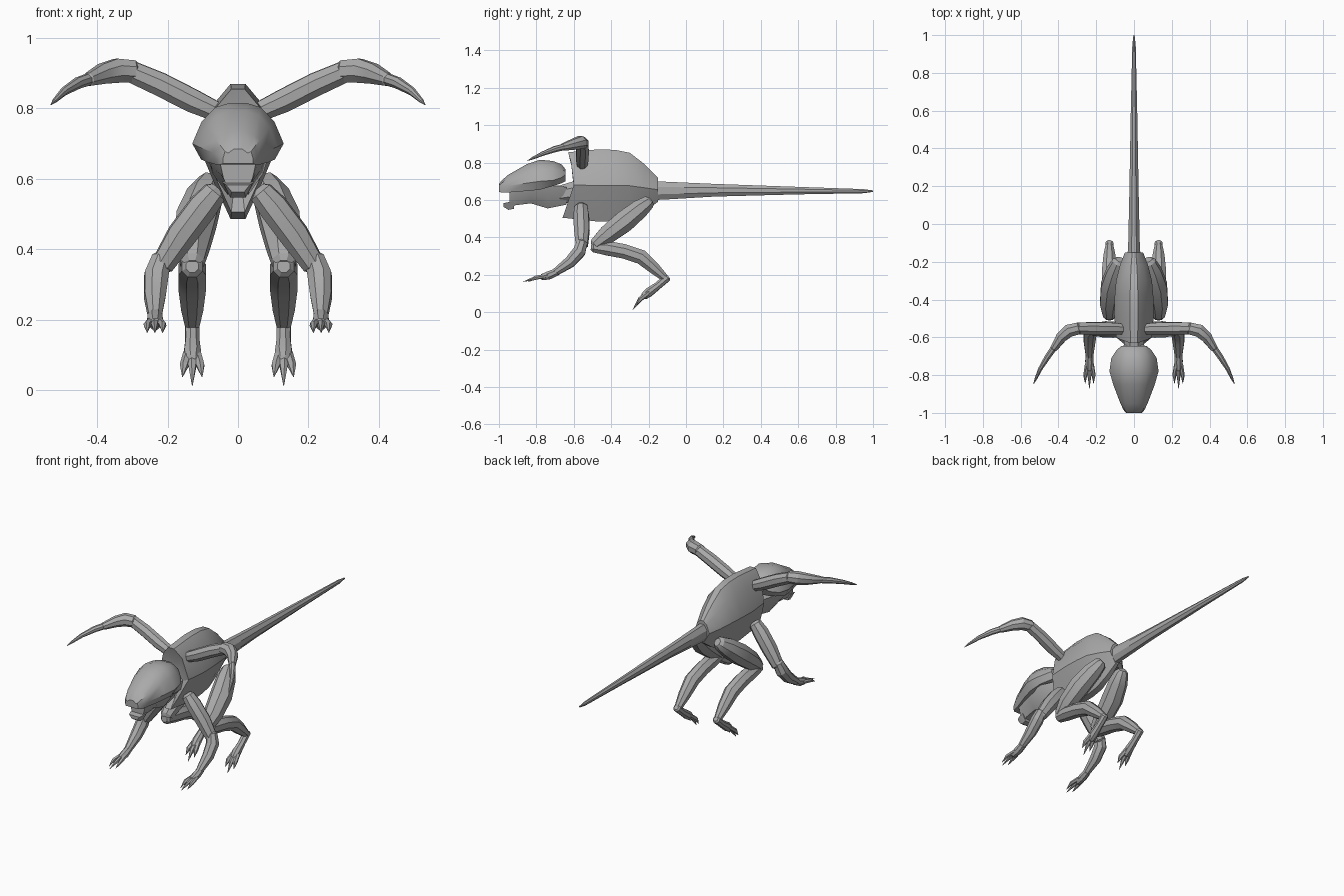
import bpy, bmesh
from mathutils import Vector

grey = bpy.data.materials.new("skin grey")
grey.diffuse_color = (0.4, 0.4, 0.4, 1)


def loft(name, rings, mirror=False, angle=30):
    """Skin a list of point rings, capped at both ends."""
    bm = bmesh.new()
    vs = [[bm.verts.new(p) for p in r] for r in rings]
    n = len(vs[0])
    for a, b in zip(vs, vs[1:]):
        for i in range(n):
            j = (i + 1) % n
            bm.faces.new((a[i], a[j], b[j], b[i]))
    bm.faces.new(vs[0])
    bm.faces.new(vs[-1])
    bmesh.ops.recalc_face_normals(bm, faces=bm.faces)
    me = bpy.data.meshes.new(name)
    bm.to_mesh(me)
    bm.free()
    me.materials.append(grey)
    ob = bpy.data.objects.new(name, me)
    bpy.context.collection.objects.link(ob)
    if mirror:
        ob.modifiers.new("mirror", 'MIRROR')
    bpy.ops.object.select_all(action='DESELECT')
    ob.select_set(True)
    bpy.context.view_layer.objects.active = ob
    bpy.ops.object.shade_smooth_by_angle(angle=angle * 0.01745)
    return ob


def tube(name, path, sides=8, mirror=True):
    """Limb through (x, y, z, radius) points with blunt rounded ends."""
    pts = [Vector(p[:3]) for p in path]
    rad = [p[3] for p in path]
    d0 = (pts[0] - pts[1]).normalized()
    d1 = (pts[-1] - pts[-2]).normalized()
    pts = [pts[0] + d0 * rad[0] * .4] + pts + [pts[-1] + d1 * rad[-1] * .4]
    rad = [rad[0] * .6] + rad + [rad[-1] * .6]
    rings, prev, side = [], None, None
    for i, p in enumerate(pts):
        a = (p - pts[i - 1]).normalized() if i else Vector()
        b = (pts[i + 1] - p).normalized() if i < len(pts) - 1 else Vector()
        t = (a + b).normalized()
        if prev is None:
            side = t.orthogonal().normalized()
        else:
            side = prev.rotation_difference(t) @ side
        prev = t
        up = t.cross(side)
        ring = []
        for k in range(sides):
            v = Vector((1, 0))
            ang = 6.283185 * (k + .5) / sides
            from math import cos, sin
            ring.append(p + (side * cos(ang) + up * sin(ang)) * rad[i])
        rings.append(ring)
    return loft(name, rings, mirror)


def sym(y, half):
    """Symmetric ring from right-hand (x, z, dy) points listed top to bottom."""
    pts = [(x, y + d, z) for x, z, d in half]
    return pts + [(-x, yy, z) for x, yy, z in reversed(pts)]


# Torso: keeled barrel with a notched collar at the front
def torso_ring(y, w, top, bot, notch=0.0):
    h = top - bot
    return sym(y, [(w * .2, top, 0), (w * .66, top - h * .15, notch * .5),
                   (w, top - h * .5, notch), (w * .62, top - h * .75, 0),
                   (w * .2, bot, -notch)])


loft("torso", [
    torso_ring(-.60, .06, .76, .57),
    torso_ring(-.63, .095, .855, .505, .03),
    torso_ring(-.475, .105, .87, .485),
    torso_ring(-.38, .102, .868, .487),
    torso_ring(-.30, .095, .852, .50),
    torso_ring(-.22, .075, .79, .54),
    torso_ring(-.15, .048, .72, .59)])

# Tail
tail = [(-.17, .035, .05, .65), (-.12, .031, .048, .65), (.15, .025, .034, .652),
        (.6, .017, .02, .65), (.95, .009, .011, .647), (1.0, .003, .004, .647)]
loft("tail", [sym(y, [(w * .4, z + h, 0), (w, z + h * .4, 0), (w, z - h * .4, 0),
                      (w * .4, z - h, 0)]) for y, w, h, z in tail])

# Neck
tube("neck", [(0, -.76, .63, .055), (0, -.67, .63, .052), (0, -.56, .65, .065)], mirror=False)

# Skull: y, top half-width, top z, side half-width, side z, low half-width, low z
skull = [(-.645, .04, .765, .065, .735, .04, .70), (-.665, .05, .79, .09, .72, .06, .69),
         (-.71, .06, .808, .12, .705, .09, .675), (-.78, .065, .815, .13, .70, .105, .655),
         (-.85, .06, .792, .11, .69, .09, .648), (-.95, .045, .735, .072, .675, .06, .64),
         (-.985, .034, .705, .055, .668, .052, .64), (-1.0, .028, .685, .042, .66, .042, .643)]
loft("skull", [sym(y, [(a * .4, t, 0), (a, t - .012, 0),
                       ((a + s) * .53, (t + m) * .5 + .005, 0), (s, m, 0), (l, b, 0)])
               for y, a, t, s, m, l, b in skull])

# Lower face: y, half-width, top z, bottom half-width, bottom z
face = [(-.64, .055, .67, .03, .575), (-.74, .09, .675, .03, .555),
        (-.83, .08, .665, .03, .582), (-.91, .062, .655, .026, .572),
        (-.945, .052, .65, .022, .555)]
loft("lower_face", [sym(y, [(w, t, 0), (w * .8, (t + b) / 2, 0), (v, b, 0)])
                    for y, w, t, v, b in face])

# Lower lip
loft("lower_lip", [sym(-.92, [(.045, .592, 0), (.024, .553, 0)]),
                   sym(-.95, [(.042, .588, 0), (.022, .547, 0)]),
                   sym(-.975, [(.034, .583, 0), (.018, .563, 0)])])

# Raised scythe arms
tube("scythe_upper_arm", [(.06, -.555, .79, .03), (.13, -.555, .822, .036),
                          (.22, -.553, .868, .036), (.30, -.553, .903, .033)])
tube("scythe_forearm", [(.295, -.553, .905, .034), (.345, -.565, .907, .037),
                        (.385, -.60, .898, .031), (.425, -.66, .882, .02)])
tube("scythe_blade", [(.42, -.65, .884, .018), (.455, -.70, .872, .017),
                      (.495, -.765, .848, .012), (.52, -.82, .823, .007),
                      (.532, -.848, .81, .001)])

# Front legs
tube("front_upper_leg", [(.065, -.56, .562, .036), (.10, -.56, .52, .044),
                         (.16, -.557, .44, .044), (.215, -.557, .355, .034)])
tube("front_lower_leg", [(.217, -.555, .375, .03), (.232, -.57, .325, .037),
                         (.236, -.62, .268, .033), (.236, -.70, .212, .021)])
tube("front_foot", [(.236, -.69, .215, .021), (.236, -.73, .198, .024), (.236, -.77, .187, .018)])
for i, dx in enumerate((-1, 0, 1)):
    tip = -.87 if dx == 0 else -.845
    tube(f"front_toe_{i + 1}", [(.236 + dx * .012, -.74, .195, .012),
                                (.236 + dx * .022, -.80, .185, .011),
                                (.236 + dx * .022, tip, .163, .001)], 6)

# Hind legs
tube("thigh", [(.078, -.20, .588, .038), (.095, -.25, .55, .054), (.118, -.33, .485, .062),
               (.13, -.42, .415, .054), (.13, -.485, .362, .036)])
tube("shin", [(.13, -.495, .35, .032), (.13, -.42, .342, .042), (.13, -.33, .325, .042),
              (.13, -.24, .295, .042), (.13, -.17, .235, .034), (.13, -.115, .185, .022)])
tube("hind_foot", [(.13, -.10, .185, .022), (.13, -.15, .142, .021),
                   (.13, -.20, .105, .026), (.13, -.225, .085, .02)])
for i, dx in enumerate((-1, 0, 1)):
    tube(f"hind_toe_{i + 1}", [(.13 + dx * .012, -.20, .105, .014),
                               (.13 + dx * .023, -.245, .07, .013),
                               (.13 + dx * .028, -.265 - .02 * (dx == 0), .012 + .025 * abs(dx), .001)], 6)
